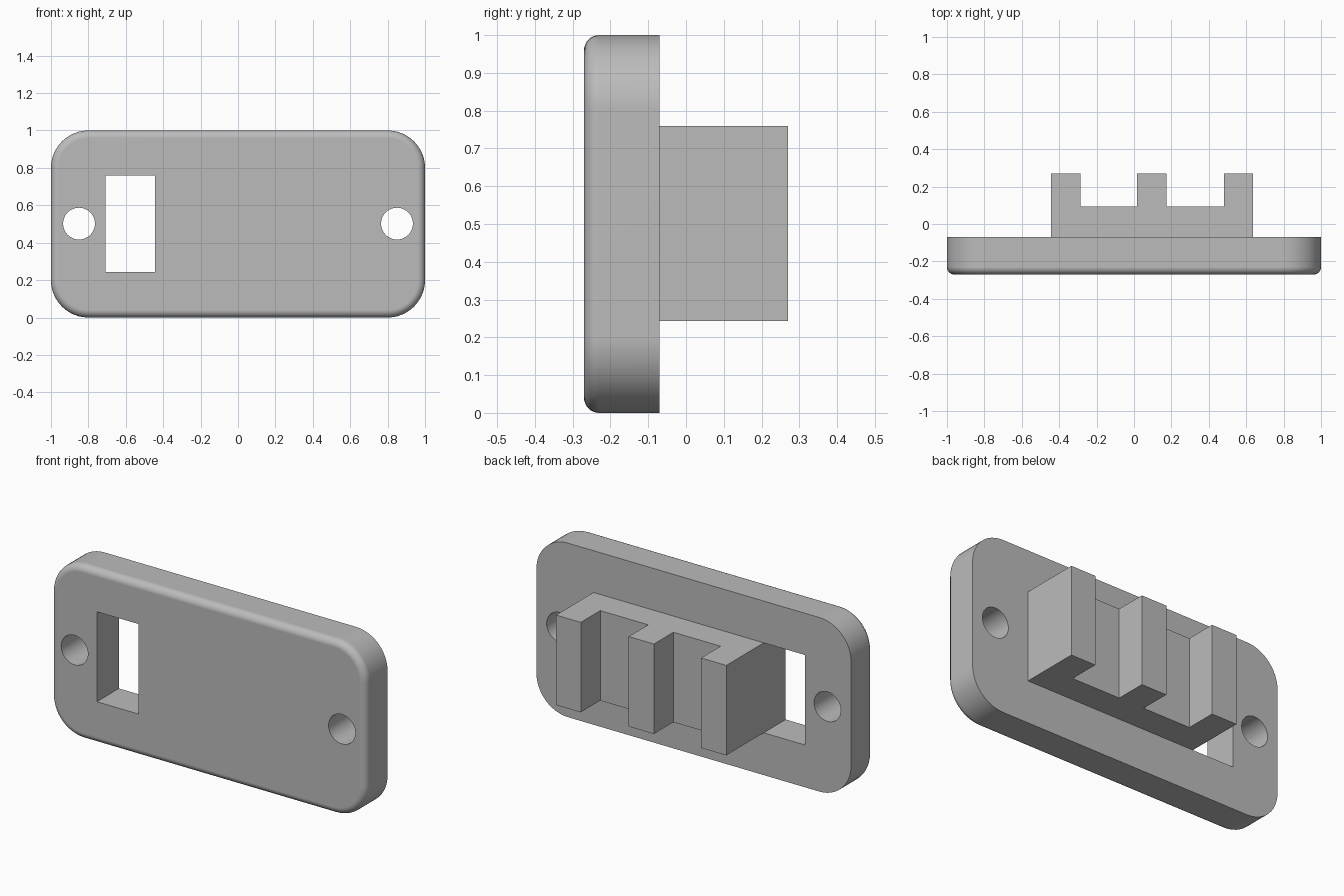
import bpy, bmesh
from math import radians, cos, sin, pi

cube = bpy.data.objects.get("Cube")
if cube:
    bpy.data.objects.remove(cube, do_unlink=True)

grey = bpy.data.materials.new("plain grey")
grey.use_nodes = True
colour = (0.5, 0.5, 0.5, 1)
grey.diffuse_color = colour
grey.node_tree.nodes["Principled BSDF"].inputs["Base Color"].default_value = colour

FRONT, BACK = -0.27, -0.07      # plate faces
LOW, HIGH = 0.243, 0.76         # height range of window and bracket


def prism(name, outline, start, end, axis, fillet=0):
    """Extrude a 2D outline along y (outline is x, z) or z (outline is x, y)."""
    def place(a, b, c):
        return (a, c, b) if axis == "y" else (a, b, c)
    bm = bmesh.new()
    base = bm.faces.new([bm.verts.new(place(a, b, start)) for a, b in outline])
    rim = list(base.edges)
    result = bmesh.ops.extrude_face_region(bm, geom=[base], use_keep_orig=True)
    moved = [v for v in result["geom"] if isinstance(v, bmesh.types.BMVert)]
    for v in moved:
        setattr(v.co, axis, end)
    bmesh.ops.recalc_face_normals(bm, faces=bm.faces)
    if fillet:
        bmesh.ops.bevel(bm, geom=rim, offset=fillet, segments=8,
                        profile=0.5, affect="EDGES")
    mesh = bpy.data.meshes.new(name)
    bm.to_mesh(mesh)
    bm.free()
    mesh.materials.append(grey)
    obj = bpy.data.objects.new(name, mesh)
    bpy.context.collection.objects.link(obj)
    return obj


def arc(cx, cz, r, begin, sweep, steps):
    return [(cx + r * cos(begin + sweep * i / steps),
             cz + r * sin(begin + sweep * i / steps)) for i in range(steps + 1)]


def box(x0, x1, z0, z1):
    return [(x0, z0), (x1, z0), (x1, z1), (x0, z1)]


# Rounded plate with a filleted front rim
corners = [(0.8, 0.8), (-0.8, 0.8), (-0.8, 0.2), (0.8, 0.2)]
outline = []
for i, (cx, cz) in enumerate(corners):
    outline += arc(cx, cz, 0.2, i * pi / 2, pi / 2, 12)
plate = prism("face_plate", outline, FRONT, BACK, "y", fillet=0.04)

# Window and two screw holes cut through the plate
cutters = [prism("window_cutter", box(-0.708, -0.445, LOW, HIGH), -0.4, 0.1, "y")]
for side, x in (("left", 0.85), ("right", -0.85)):
    circle = arc(x, 0.502, 0.085, 0, 2 * pi, 48)[:-1]
    cutters.append(prism(side + "_screw_hole_cutter", circle, -0.4, 0.1, "y"))
for cutter in cutters:
    cutter.hide_render = True
    cutter.hide_set(True)
    mod = plate.modifiers.new(cutter.name, "BOOLEAN")
    mod.operation = "DIFFERENCE"
    mod.solver = "EXACT"
    mod.object = cutter

# Bake the cuts, then shade the rounded surfaces smooth
graph = bpy.context.evaluated_depsgraph_get()
plate.data = bpy.data.meshes.new_from_object(plate.evaluated_get(graph))
plate.modifiers.clear()
for cutter in cutters:
    bpy.data.objects.remove(cutter, do_unlink=True)
bpy.ops.object.select_all(action="DESELECT")
plate.select_set(True)
bpy.context.view_layer.objects.active = plate
bpy.ops.object.shade_smooth_by_angle(angle=radians(30))
weighted = plate.modifiers.new("clean shading", "WEIGHTED_NORMAL")
weighted.keep_sharp = True

# Three-toothed bracket on the back
SHELF, TIP = 0.093, 0.27
teeth = [(-0.445, -0.285), (0.015, 0.175), (0.48, 0.637)]
profile = [(teeth[-1][1], BACK), (teeth[0][0], BACK)]
for i, (x0, x1) in enumerate(teeth):
    if i > 0:
        profile.append((x0, SHELF))
    profile += [(x0, TIP), (x1, TIP)]
    if i < len(teeth) - 1:
        profile.append((x1, SHELF))
prism("toothed_bracket", profile, LOW, HIGH, "z")
